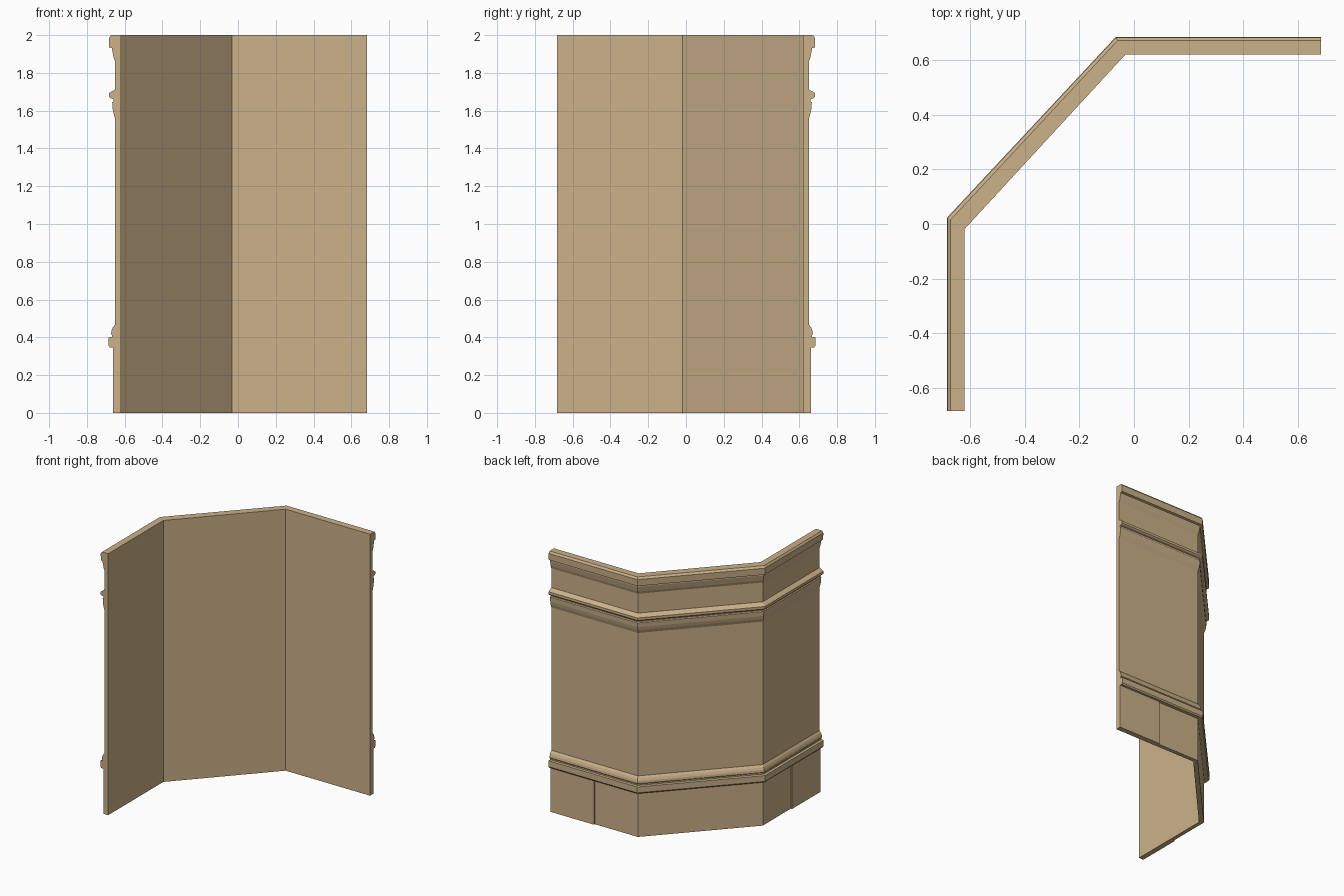
import bpy, bmesh
from mathutils import Vector

if "Cube" in bpy.data.objects:
    bpy.data.objects.remove(bpy.data.objects["Cube"])

mat = bpy.data.materials.new("tan_plaster")
mat.diffuse_color = (0.6, 0.44, 0.25, 1)
mat.use_nodes = True
mat.node_tree.nodes["Principled BSDF"].inputs["Base Color"].default_value = mat.diffuse_color

# plan: inner wall line and the matching outer line, T apart
T = 0.065
END = 0.684
inner = [Vector(p) for p in [(END, 0.62), (-0.032, 0.62), (-0.62, -0.018), (-0.62, -END)]]
outer = [Vector(p) for p in [(END, 0.685), (-0.067, 0.685), (-0.685, 0.023), (-0.685, -END)]]


def sweep(name, profile, inn, out):
    """Sweep a closed (depth, height) profile along the mitred plan."""
    bm = bmesh.new()
    rings = []
    for a, b in zip(inn, out):
        ring = []
        for d, z in profile:
            p = a.lerp(b, d / T)
            ring.append(bm.verts.new((p.x, p.y, z)))
        rings.append(ring)
    n = len(profile)
    for r, s in zip(rings, rings[1:]):
        for i in range(n):
            j = (i + 1) % n
            bm.faces.new((r[i], r[j], s[j], s[i]))
    bm.faces.new(rings[0])
    bm.faces.new(rings[-1][::-1])
    bmesh.ops.recalc_face_normals(bm, faces=bm.faces)
    me = bpy.data.meshes.new(name)
    bm.to_mesh(me)
    bm.free()
    me.materials.append(mat)
    ob = bpy.data.objects.new(name, me)
    bpy.context.collection.objects.link(ob)
    return ob


# wall cross-section: base, dado rail, picture rail, cornice
profile = [
    (0, 0), (0.031, 0), (0.031, 0.345),
    (0.058, 0.345), (0.065, 0.355), (0.065, 0.40), (0.047, 0.402),
    (0.047, 0.412), (0.052, 0.418), (0.05, 0.435), (0.043, 0.452), (0.031, 0.467),
    (0.031, 1.56), (0.039, 1.585), (0.044, 1.61), (0.046, 1.645), (0.039, 1.65),
    (0.039, 1.662), (0.055, 1.665), (0.063, 1.673), (0.063, 1.692), (0.055, 1.698),
    (0.031, 1.712),
    (0.031, 1.86), (0.038, 1.88), (0.042, 1.90), (0.046, 1.92), (0.046, 1.93),
    (0.062, 1.935), (0.063, 1.985), (0.052, 2.0), (0, 2.0),
]
sweep("corner_wall", profile, inner, outer)

# thicker plinth boards on the outer half of each straight wing
board = [(0.025, 0), (0.041, 0), (0.041, 0.346), (0.025, 0.346)]
for name, end, fold in (("back_plinth_board", 0, 1), ("left_plinth_board", 3, 2)):
    a, b = inner[end], outer[end]
    half = (outer[fold] - b) * 0.49
    sweep(name, board, [a, a + half], [b, b + half])
